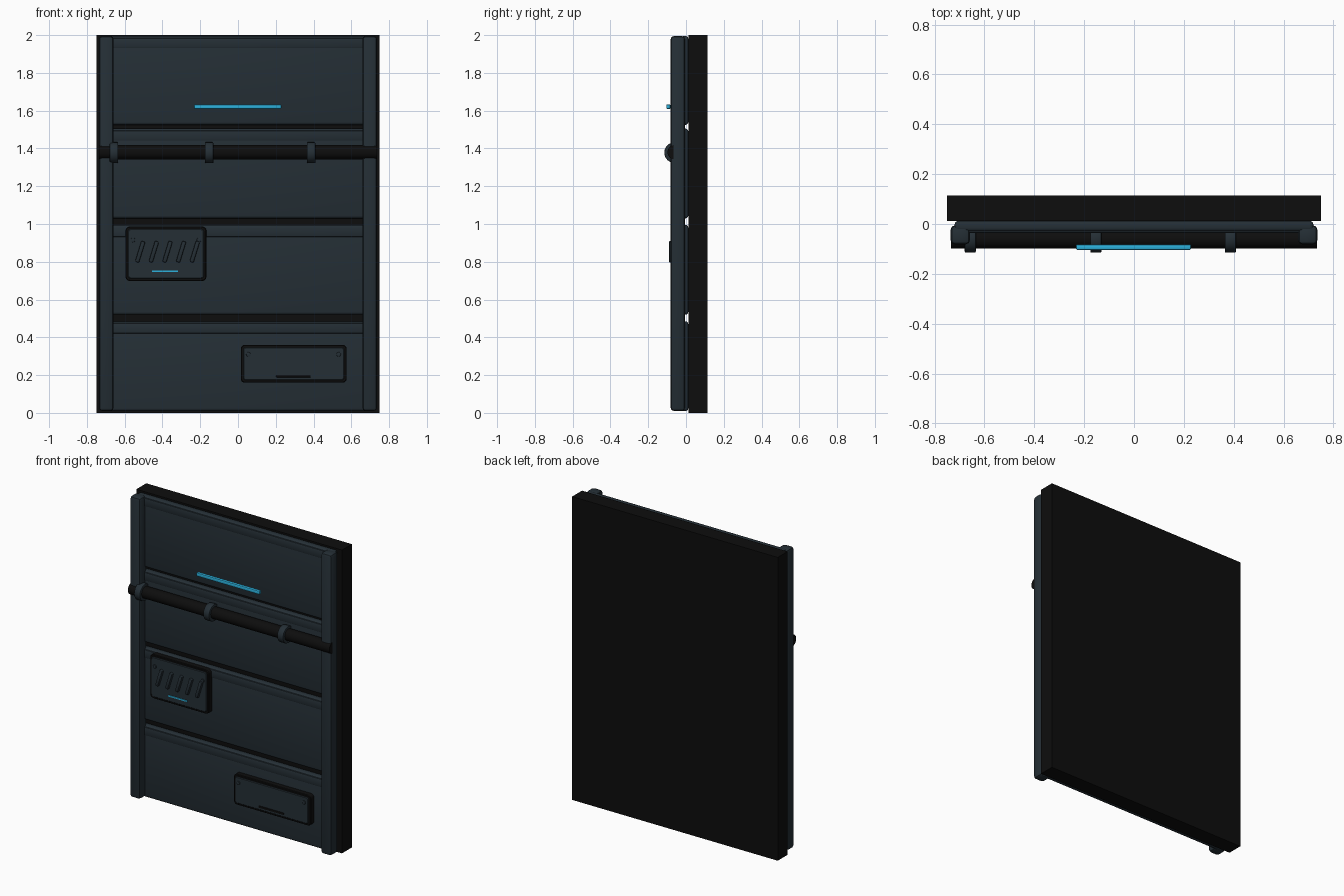
import bpy, math

if "Cube" in bpy.data.objects:
    bpy.data.objects.remove(bpy.data.objects["Cube"])


def material(name, rgb):
    m = bpy.data.materials.new(name)
    m.diffuse_color = (*rgb, 1)
    m.use_nodes = True
    m.node_tree.nodes["Principled BSDF"].inputs["Base Color"].default_value = m.diffuse_color
    return m


STEEL = material("blue_grey_steel", (0.018, 0.028, 0.036))
BLACK = material("matte_black", (0.004, 0.004, 0.004))
CYAN = material("cyan_glow", (0.025, 0.44, 0.72))


def finish(o, name, mat, bevel=0, seg=2):
    o.name = name
    o.data.materials.append(mat)
    bpy.ops.object.transform_apply(location=False, rotation=True, scale=True)
    if bevel:
        b = o.modifiers.new("bevel", 'BEVEL')
        b.width, b.segments, b.limit_method = bevel, seg, 'ANGLE'
        bpy.ops.object.modifier_apply(modifier="bevel")
    bpy.ops.object.shade_smooth_by_angle(angle=math.radians(35))
    return o


def box(name, x, y, z, mat, bevel=0, seg=2, tilt=0):
    """Box from (min, max) ranges, optionally tilted about y."""
    c = [(r[0] + r[1]) / 2 for r in (x, y, z)]
    bpy.ops.mesh.primitive_cube_add(size=1, location=c, rotation=(0, tilt, 0))
    o = bpy.context.object
    o.scale = [r[1] - r[0] for r in (x, y, z)]
    return finish(o, name, mat, bevel, seg)


def rod(name, loc, r, length, axis, mat, bevel=0, sides=24):
    rot = (0, math.pi / 2, 0) if axis == 'x' else (math.pi / 2, 0, 0)
    bpy.ops.mesh.primitive_cylinder_add(vertices=sides, radius=r, depth=length,
                                        location=loc, rotation=rot)
    return finish(bpy.context.object, name, mat, bevel)


# Backing slab
box("backing_slab", (-0.75, 0.75), (0.012, 0.115), (0, 2), BLACK)

# Four wall panels, each with a raised band near its top edge
for i, (z0, z1) in enumerate([(0.01, 0.485), (0.52, 0.995), (1.03, 1.505), (1.525, 1.995)]):
    box(f"wall_panel_{i}", (-0.72, 0.72), (-0.03, 0.012), (z0, z1), STEEL, 0.014, 3)
    box(f"panel_band_{i}", (-0.7, 0.7), (-0.036, -0.01), (z1 - 0.064, z1 - 0.01), STEEL, 0.006)

# Side posts
for s, side in ((-1, "left"), (1, "right")):
    box(f"{side}_post", (s * 0.697 - 0.039, s * 0.697 + 0.039), (-0.082, -0.005),
        (0.01, 1.995), STEEL, 0.018)

# Horizontal pipe and its clamps
rod("pipe", (0, -0.06, 1.38), 0.038, 1.47, 'x', BLACK)
for i, x in enumerate((-0.657, -0.153, 0.387)):
    rod(f"pipe_clamp_{i}", (x, -0.06, 1.378), 0.055, 0.045, 'x', STEEL, 0.005)

# Main light bar
box("light_bar", (-0.233, 0.229), (-0.104, -0.082), (1.609, 1.633), CYAN, 0.006)


def plate_box(name, x, z, corner):
    """Rounded black housing with a steel cover; depth axis stays thin."""
    def rounded(n, x, z, y, r, mat):
        bpy.ops.mesh.primitive_cube_add(size=1, location=((x[0] + x[1]) / 2, (y[0] + y[1]) / 2,
                                                          (z[0] + z[1]) / 2))
        o = bpy.context.object
        o.scale = (x[1] - x[0], y[1] - y[0], z[1] - z[0])
        bpy.ops.object.transform_apply(location=False, scale=True)
        # Round only the edges that run along y
        att = o.data.attributes.new("bevel_weight_edge", 'FLOAT', 'EDGE')
        for e in o.data.edges:
            a, b = (o.data.vertices[v].co for v in e.vertices)
            att.data[e.index].value = 1.0 if abs(a.y - b.y) > 1e-4 else 0.0
        m = o.modifiers.new("corners", 'BEVEL')
        m.width, m.segments, m.limit_method = r, 4, 'WEIGHT'
        bpy.ops.object.modifier_apply(modifier="corners")
        finish(o, n, mat, 0.004, 1)
    t = 0.013
    rounded(name + "_housing", x, z, (-0.066, -0.025), corner, BLACK)
    rounded(name + "_cover", (x[0] + t, x[1] - t), (z[0] + t, z[1] - t),
            (-0.072, -0.055), corner * 0.7, STEEL)


# Vent box with slanted louvres, screws and indicator
plate_box("vent_box", (-0.596, -0.167), (0.698, 0.987), 0.024)
for i in range(5):
    x = -0.518 + i * 0.0722
    box(f"vent_louvre_{i}", (x - 0.011, x + 0.011), (-0.09, -0.065), (0.795, 0.911),
        STEEL, 0.006, 2, math.radians(17))
box("vent_indicator", (-0.455, -0.317), (-0.077, -0.068), (0.746, 0.755), CYAN)

# Access hatch with handle slot
plate_box("access_hatch", (0.015, 0.575), (0.16, 0.36), 0.02)
box("hatch_slot", (0.202, 0.385), (-0.077, -0.068), (0.188, 0.201), BLACK, 0.003)

# Cover screws
for i, (x, z) in enumerate([(-0.556, 0.915), (-0.207, 0.915), (0.055, 0.31), (0.533, 0.31)]):
    rod(f"cover_screw_{i}", (x, -0.073, z), 0.012, 0.012, 'y', STEEL, 0.002, 12)
